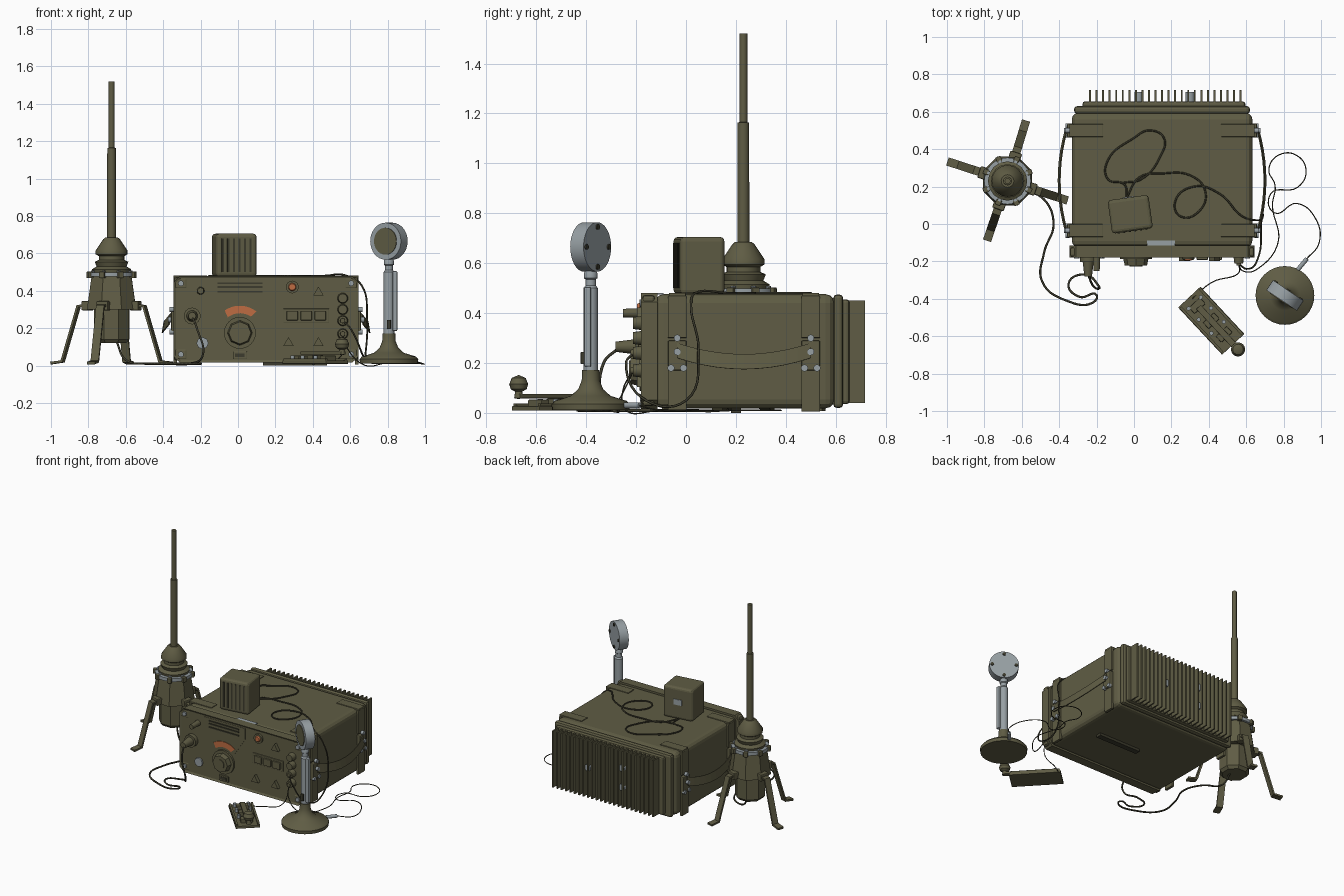
import bpy, bmesh
from math import radians, cos, sin, pi
from mathutils import Matrix, Vector

cube = bpy.data.objects.get("Cube")
if cube:
    bpy.data.objects.remove(cube, do_unlink=True)


def material(name, *rgb):
    m = bpy.data.materials.new(name)
    m.use_nodes = True
    m.diffuse_color = (*rgb, 1)
    m.node_tree.nodes["Principled BSDF"].inputs["Base Color"].default_value = (*rgb, 1)
    return m


olive = material("olive paint", .115, .108, .058)
steel = material("steel grey", .31, .35, .37)
dark = material("dark olive", .045, .043, .026)
orange = material("orange", .52, .15, .055)
IDENT = Matrix.Identity(4)


def placed(x, y, z=0, angle=0):
    return Matrix.Translation((x, y, z)) @ Matrix.Rotation(radians(angle), 4, 'Z')


def finish(name, bm, mat, frame=IDENT, bevel=0, smooth=False, segments=2):
    bmesh.ops.recalc_face_normals(bm, faces=bm.faces)
    mesh = bpy.data.meshes.new(name)
    bm.to_mesh(mesh)
    bm.free()
    mesh.materials.append(mat)
    ob = bpy.data.objects.new(name, mesh)
    ob.matrix_world = frame
    bpy.context.collection.objects.link(ob)
    if bevel:
        mod = ob.modifiers.new("Bevel", 'BEVEL')
        mod.width, mod.segments = bevel, segments
    if smooth:
        bpy.ops.object.select_all(action='DESELECT')
        ob.select_set(True)
        bpy.context.view_layer.objects.active = ob
        bpy.ops.object.shade_smooth_by_angle(angle=radians(35))
    return ob


def box(name, centers, size, mat=olive, frame=IDENT, bevel=0, segments=2):
    bm = bmesh.new()
    for c in centers:
        bmesh.ops.create_cube(bm, size=1, matrix=Matrix.Translation(c) @ Matrix.Diagonal((*size, 1)))
    return finish(name, bm, mat, frame, bevel, segments=segments)


def rods(name, starts, direction, radius, mat=olive, sides=14, tip=1, frame=IDENT):
    """Cylinders or cones running from each start along one direction."""
    bm = bmesh.new()
    d = Vector(direction)
    turn = d.to_track_quat('Z', 'Y').to_matrix().to_4x4()
    for s in starts:
        bmesh.ops.create_cone(bm, cap_ends=True, segments=sides, radius1=radius, radius2=radius * tip,
                              depth=d.length, matrix=Matrix.Translation(Vector(s) + d / 2) @ turn)
    return finish(name, bm, mat, frame, smooth=True)


def lathe(name, profile, frame, mat=olive, sides=24, smooth=True):
    bm = bmesh.new()
    verts = [bm.verts.new((r, 0, z)) for r, z in profile]
    edges = [bm.edges.new(pair) for pair in zip(verts, verts[1:])]
    bmesh.ops.spin(bm, geom=verts + edges, cent=(0, 0, 0), axis=(0, 0, 1), angle=2 * pi, steps=sides)
    bmesh.ops.remove_doubles(bm, verts=bm.verts, dist=.0005)
    return finish(name, bm, mat, frame, smooth=smooth)


def plate(name, outline, y, depth, mat=olive, rim=0):
    """Front-facing xz outline extruded backwards, optionally with a sunken centre."""
    bm = bmesh.new()
    face = bm.faces.new([bm.verts.new((x, y, z)) for x, z in outline])
    back = bmesh.ops.extrude_face_region(bm, geom=[face], use_keep_orig=True)
    moved = [v for v in back["geom"] if isinstance(v, bmesh.types.BMVert)]
    bmesh.ops.translate(bm, verts=moved, vec=(0, depth, 0))
    bmesh.ops.recalc_face_normals(bm, faces=bm.faces)
    if rim:
        bmesh.ops.inset_region(bm, faces=[face], thickness=rim)
        bmesh.ops.translate(bm, verts=face.verts, vec=(0, rim / 2, 0))
    return finish(name, bm, mat)


def ribbon(name, path, width, thick, mat=olive, frame=IDENT):
    bm = bmesh.new()
    half = Vector(width) / 2
    rows = [(bm.verts.new(Vector(p) - half), bm.verts.new(Vector(p) + half)) for p in path]
    for a, b in zip(rows, rows[1:]):
        bm.faces.new((a[0], b[0], b[1], a[1]))
    ob = finish(name, bm, mat, frame)
    mod = ob.modifiers.new("Thickness", 'SOLIDIFY')
    mod.thickness, mod.offset = thick, 0
    return ob


def cable(name, points, radius=.005):
    curve = bpy.data.curves.new(name, 'CURVE')
    curve.dimensions = '3D'
    curve.bevel_depth, curve.bevel_resolution, curve.resolution_u = radius, 1, 7
    spline = curve.splines.new('BEZIER')
    spline.bezier_points.add(len(points) - 1)
    for bp, p in zip(spline.bezier_points, points):
        bp.co = p
        bp.handle_left_type = bp.handle_right_type = 'AUTO'
    curve.materials.append(dark)
    ob = bpy.data.objects.new(name, curve)
    bpy.context.collection.objects.link(ob)
    bpy.ops.object.select_all(action='DESELECT')
    ob.select_set(True)
    bpy.context.view_layer.objects.active = ob
    bpy.ops.object.convert(target='MESH')


# Radio housing, front frame and rear flange
MID, FRONT = .15, -.172
box("housing", [(MID, .235, .247)], (.965, .72, .457), bevel=.035, segments=3)
box("rear_flange", [(MID, .61, .247)], (.94, .04, .455), bevel=.015)
hw, low, high, cut = .495, .016, .48, .035
outline = [(MID + s * a, z) for s, a, z in (
    (-1, hw - cut, low), (1, hw - cut, low), (1, hw, low + cut), (1, hw, high - cut),
    (1, hw - cut, high), (-1, hw - cut, high), (-1, hw, high - cut), (-1, hw, low + cut))]
plate("front_frame", outline, -.18, .065, rim=.014)
corners = [(MID + s * .455, FRONT, z) for s in (-1, 1) for z in (.06, .44)]
box("corner_lug", [(x, -.15, z) for x, y, z in corners], (.075, .05, .065), bevel=.012)
rods("corner_screw", [(x, -.175, z) for x, y, z in corners], (0, -.01, 0), .015, steel)
box("base_rail", [(.305, .2, .01)], (.34, .04, .02), dark)
box("top_label", [(.145, -.122, .477)], (.15, .065, .006), steel)

# Cooling fins and rear bolts
box("heat_sink", [(MID + .01, .635, .245)], (.87, .04, .42), bevel=.012)
box("fins", [(-.235 + .035 * i, .68, .245) for i in range(24)], (.01, .075, .41))
rods("rear_bolt", [(.3, .64, .25), (.025, .64, .32), (.025, .64, .18)], (0, .065, 0), .024, steel)

# Strap plates, buckles and carrying straps on both sides
for side in (-1, 1):
    def at(reach):
        return MID + side * reach
    for y in (-.035, .5):
        box("top_plate", [(at(.405), y, .474)], (.18, .068, .014), bevel=.003)
        box("side_plate", [(at(.485), y, .385), (at(.485), y, .09)], (.02, .075, .17), bevel=.004)
        box("buckle", [(at(.49), y, .23)], (.035, .075, .12), bevel=.006)
        rods("buckle_bolt", [(at(.505), y, .245), (at(.495), y - .025, .18), (at(.495), y + .025, .18),
                             (at(.495), y, .3)], (side * .02, 0, 0), .014, steel)
    path = []
    for i in range(11):
        t = i / 10
        sag = 4 * t * (1 - t)
        path.append((at(.513 + .037 * sag), -.035 + .535 * t, .25 - .045 * sag))
    ribbon("carry_strap", path, (side * .01, 0, -.06), .006)

# Tuning dial, main knob and speaker slots
plate("dial_plate", [(-.155, .46), (.18, .46), (.18, .38), (.1, .26), (-.08, .26), (-.155, .38)], FRONT - .003, .01)
arc = [(r, radians(a)) for r, sweep in ((.145, range(52, 129, 8)), (.105, range(128, 51, -8))) for a in sweep]
plate("dial_window", [(.01 + r * cos(a), .175 + r * sin(a)) for r, a in arc], FRONT - .007, .01, orange)
box("speaker_slot", [(.01, FRONT - .004, z) for z in (.44, .42, .395)], (.24, .008, .009), dark)
rods("tuning_skirt", [(.01, FRONT + .01, .175)], (0, -.025, 0), .085, sides=24)
rods("tuning_knob", [(.01, FRONT, .175)], (0, -.05, 0), .07, sides=8, tip=.85)
rods("tuning_cap", [(.01, FRONT - .05, .175)], (0, -.006, 0), .035)
box("nameplate", [(.01, FRONT - .004, .055)], (.075, .012, .04), bevel=.002)
box("nameplate_window", [(.01, FRONT - .011, .055)], (.05, .004, .02), dark)

# Lamp, buttons and small controls
rods("lamp_ring", [(.29, FRONT + .01, .42)], (0, -.025, 0), .034)
rods("lamp", [(.29, FRONT - .01, .42)], (0, -.014, 0), .024, orange, tip=.7)
box("button_frame", [(.365, FRONT, .267)], (.245, .016, .075), bevel=.003)
box("button", [(.365 + .075 * i, FRONT - .01, .267) for i in (-1, 0, 1)], (.06, .02, .05), bevel=.004)
rods("side_knob", [(.56, FRONT + .01, z) for z in (.36, .3, .24, .17)], (0, -.05, 0), .03, tip=.8)
rods("selector", [(.27, FRONT + .01, .12), (.43, FRONT + .01, .12), (.43, FRONT + .01, .39)],
     (0, -.035, 0), .033, sides=3)
rods("small_knob", [(-.2, FRONT + .01, .4)], (0, -.09, 0), .021, tip=.8)
rods("round_socket", [(-.19, FRONT + .01, .12)], (0, -.022, 0), .032, steel, sides=8)
rods("plug_collar", [(-.245, FRONT + .01, .265)], (0, -.04, 0), .045)
rods("antenna_plug", [(-.245, FRONT, .265)], (0, -.11, 0), .034, tip=.6)
rods("key_plug", [(.56, FRONT, .17), (.56, FRONT, .24)], (0, -.05, 0), .018, tip=.7)

# Loudspeaker on top
spk = placed(-.02, .052, .59, 8)
box("loudspeaker", [(0, 0, 0)], (.22, .18, .23), frame=spk, bevel=.018, segments=3)
box("grille_slot", [(-.075 + .03 * i, -.09, 0) for i in range(6)], (.011, .008, .18), dark, spk)
box("speaker_label", [(0, .091, .01)], (.06, .006, .04), steel, spk)

# Antenna: stand, insulator and stepped mast
X, Y = -.676, .23
ant = placed(X, Y)
lathe("antenna_body", [(0, .48), (.115, .48), (.142, .3), (.102, .3), (.102, .14), (.085, .12), (0, .12)],
      placed(X, Y, 0, 22), sides=8, smooth=False)
lathe("antenna_flange", [(0, .498), (.125, .498), (.125, .475), (0, .475)], ant, steel)
lathe("insulator", [(.1, .49), (.105, .515), (.08, .53), (.09, .555), (.068, .565), (.068, .585), (.085, .595),
                    (.085, .615), (.045, .675), (.034, .685), (0, .685)], ant, sides=16)
lathe("mast", [(.024, .67), (.023, 1.163), (.016, 1.165), (.016, 1.52), (0, 1.52)], ant, sides=12)
for i in range(8):
    rib = placed(X, Y, 0, 45 * i + 22)
    box("flange_lug", [(.125, 0, .485)], (.03, .03, .035), frame=rib, bevel=.004)
    rods("flange_bolt", [(.108, 0, .49)], (0, 0, .018), .011, steel, 6, frame=rib)
for angle in (73, 162, 251, 342):
    leg = placed(X, Y, 0, angle)
    ribbon("stand_leg", [(.11, 0, .325), (.185, 0, .318), (.275, 0, .022), (.337, 0, .014)],
           (0, .045, 0), .014, frame=leg)
    box("leg_hinge", [(.135, 0, .32)], (.05, .065, .05), frame=leg, bevel=.006)

# Microphone: base, stem and round head
MX, MY = .807, -.382
mic = placed(MX, MY)
lathe("mic_base", [(0, .012), (.155, .012), (.157, .035), (.145, .048), (.08, .068), (.05, .095), (.036, .13),
                   (.034, .172), (0, .172)], mic, sides=32)
lathe("mic_stem", [(.029, .17), (.029, .5), (.021, .51), (.021, .535), (.027, .54), (.027, .56), (.016, .58)],
      mic, steel, sides=16)
box("mic_switch_bar", [(.032, -.012, .345)], (.026, .028, .32), steel, mic, bevel=.006)
box("mic_switch", [(.0, -.03, .22)], (.02, .02, .05), dark, mic, bevel=.003)
face = Vector((-.56, -.83, 0))
across = Vector((.83, -.56, 0))
head = Vector((MX, MY, .665))
rods("mic_head", [head - face * .032], face * .064, .099, steel, 32)
rods("mic_mesh", [head + face * .03], face * .006, .072, olive, 28)
spots = [across * (.08 * cos(a)) + Vector((0, 0, .08 * sin(a))) for a in (0, pi / 2, pi, -pi / 2)]
rods("head_screw", [head + s - face * .03 for s in spots], -face * .008, .011, dark)
rods("mic_plug", [(.875, -.245, .03)], (.05, .06, 0), .012, steel)

# Telegraph key
key = placed(.413, -.517, 0, -47)
box("key_base", [(0, 0, .018)], (.345, .163, .018), frame=key, bevel=.003)
box("key_rim", [(0, s * .072, .032) for s in (-1, 1)], (.33, .014, .012), frame=key)
box("key_block", [(-.11, 0, .038), (.0, 0, .042), (.1, 0, .038)], (.045, .08, .03), frame=key, bevel=.004)
box("key_lever", [(.06, 0, .067)], (.32, .034, .018), frame=key, bevel=.003)
rods("key_screw", [(u, v, .03) for u in (-.13, -.05, .05) for v in (-.045, .045)], (0, 0, .025), .011, steel, frame=key)
lathe("key_knob", [(0, .055), (.018, .06), (.014, .085), (.032, .095), (.038, .115), (.028, .14), (0, .152)],
      key @ placed(.21, 0), sides=16)

# Cables
G, T = .01, .481
cable("antenna_cable", [(-.245, -.27, .26), (-.22, -.33, .2), (-.19, -.33, .05), (-.26, -.27, G), (-.35, -.32, G),
                        (-.29, -.39, G), (-.2, -.38, G), (-.22, -.42, G), (-.36, -.41, G), (-.49, -.31, G),
                        (-.48, -.15, G), (-.43, .0, G), (-.48, .13, G), (-.6, .19, .03), (-.65, .22, .13)], .006)
cable("speaker_cable", [(-.04, .14, T), (.03, .25, T), (.15, .27, T), (.3, .26, T), (.38, .18, T), (.35, .07, T),
                        (.25, .04, T), (.22, .12, T), (.32, .2, T), (.46, .16, T), (.58, .04, T), (.66, .02, .43),
                        (.69, .05, .25), (.68, .0, .05), (.67, -.16, .05), (.6, -.24, .2), (.56, -.21, .24)])
cable("speaker_loop", [(-.04, .14, T), (-.05, .21, T), (-.14, .24, T), (-.14, .34, T), (.0, .46, T), (.08, .5, T),
                       (.16, .46, T), (.14, .36, T), (.04, .24, T), (-.06, .22, T)])
ring = [(.82 + .1 * cos(a), .28 + .1 * sin(a), G) for a in (-1, 0, 1, 2, 3, 4)]
cable("mic_cable", [(.92, -.19, .03), (.99, -.1, G), (.97, .03, G), (.87, .11, G), (.75, .06, G), (.73, .16, G), *ring,
                    (.74, .1, G), (.77, -.1, G), (.66, -.24, G), (.58, -.25, .1), (.56, -.21, .17)], .003)
cable("key_cable", [(.31, -.4, .03), (.42, -.31, G), (.55, -.27, .05), (.56, -.21, .17)], .003)
